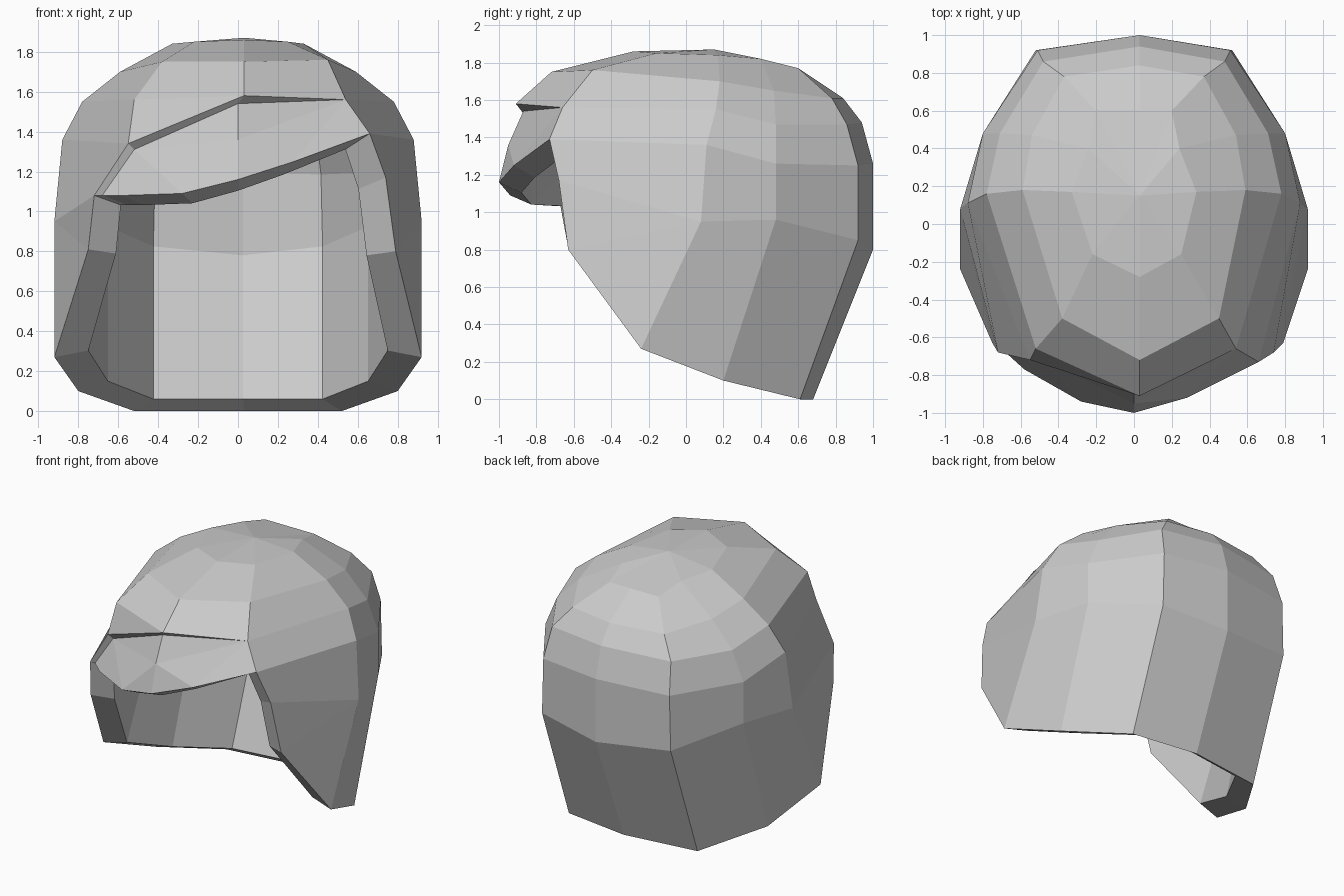
import bpy
import bmesh
from mathutils import Vector

default_cube = bpy.data.objects.get("Cube")
if default_cube:
    bpy.data.objects.remove(default_cube, do_unlink=True)


def make_material(name, colour):
    material = bpy.data.materials.new(name)
    material.use_nodes = True
    material.diffuse_color = colour
    material.node_tree.nodes["Principled BSDF"].inputs["Base Color"].default_value = colour
    return material


def mirrored(column):
    return [(-x, y, z) for x, y, z in column]


# Strand columns, each running from the hem up to the crown
side = [(.92, -.24, .27), (.92, .08, .95), (.88, .11, 1.36), (.78, .16, 1.55), (.59, .18, 1.7), (.33, .17, 1.84)]
rear_side = [(.8, .2, .1), (.8, .48, .96), (.8, .48, 1.26), (.71, .48, 1.47), (.54, .47, 1.65), (.24, .4, 1.82)]
rear = [(.52, .61, 0), (.52, .92, .85), (.51, .92, 1.25), (.48, .86, 1.47), (.37, .78, 1.61), (.2, .6, 1.77)]
back = [(.03, .68, 0), (.03, 1, .8), (.03, 1, 1.26), (.03, .94, 1.48), (.03, .84, 1.61), (.03, .6, 1.77)]
front_left = [side[0], (.79, -.63, .8), (.66, -.73, 1.39), (.54, -.66, 1.56), (.45, -.5, 1.76), (.25, -.16, 1.85)]
front_right = [(-.92, -.24, .27), (-.75, -.63, .81), (-.55, -.72, 1.34), (-.52, -.66, 1.56),
               (-.38, -.5, 1.75), (-.22, -.16, 1.85)]
apex = (.03, .15, 1.87)

# Parting line above the fringe, and the cheek points of the face opening
lip, forehead, parting = (.03, -.91, 1.58), (.03, -.72, 1.75), (.03, -.28, 1.86)
cheek_left, cheek_right = (.74, -.68, 1.17), (-.72, -.68, 1.08)

# Fringe panel, tucked under the lip and swept to one side
tuck = [(0, -.87, 1.54), (-.52, -.7, 1.31), (-.68, -.68, 1.08)]
hem = [front_left[2], (.28, -.92, 1.25), (0, -1, 1.16), (-.28, -.94, 1.09), (-.58, -.77, 1.08)]
bulge = (0, -.95, 1.36)

bm = bmesh.new()
point_cache = {}


def add_face(*points):
    """Face through the points, sharing corners that coincide."""
    corners = []
    for point in points:
        if point not in point_cache:
            point_cache[point] = bm.verts.new(point)
        if point_cache[point] not in corners:
            corners.append(point_cache[point])
    bm.faces.new(corners)


# Outer shell from cheek to cheek around the back
columns = [front_left, side, rear_side, rear, back,
           mirrored(rear), mirrored(rear_side), mirrored(side), front_right]
cheeks = {0: cheek_left, len(columns) - 2: cheek_right}
for index, (a, b) in enumerate(zip(columns, columns[1:])):
    for row in range(len(a) - 1):
        if row == 1 and index in cheeks:
            cheek = cheeks[index]
            front, behind = (a, b) if index == 0 else (b, a)
            add_face(front[row], cheek, behind[row])
            add_face(cheek, front[row + 1], behind[row + 1], behind[row])
        else:
            add_face(a[row], b[row], b[row + 1], a[row + 1])
    add_face(a[-1], b[-1], apex)

# Top of the head above the parting line
for column in (front_left, front_right):
    add_face(lip, column[3], column[4], forehead)
    add_face(forehead, column[4], column[5], parting)
    add_face(parting, column[5], apex)
add_face(lip, front_right[2], front_right[3])

# Step below the parting line
corner = front_left[3]
add_face(corner, lip, tuck[0])
add_face(lip, front_right[2], tuck[1], tuck[0])
add_face(front_right[2], cheek_right, tuck[2], tuck[1])

# Fringe facets
add_face(corner, tuck[0], bulge)
add_face(corner, bulge, hem[1])
add_face(corner, hem[1], hem[0])
add_face(bulge, hem[2], hem[1])
add_face(bulge, hem[3], hem[2])
add_face(bulge, tuck[1], hem[3])
add_face(bulge, tuck[0], tuck[1])
add_face(tuck[1], tuck[2], hem[4], hem[3])

# Inner lining: a shrunken copy joined to the shell along its open rim
rim = [edge for edge in bm.edges if edge.is_boundary]
outer_faces = list(bm.faces)
lining = {}
for vert in list(bm.verts):
    x, y, z = vert.co
    lining[vert] = bm.verts.new(Vector((x * .815, y * .88, .06 + z * .9)))
for face in outer_faces:
    bm.faces.new([lining[vert] for vert in reversed(face.verts)])
for edge in rim:
    a, b = edge.verts
    bm.faces.new((a, b, lining[b], lining[a]))
bmesh.ops.recalc_face_normals(bm, faces=bm.faces)

mesh = bpy.data.meshes.new("hair")
bm.to_mesh(mesh)
bm.free()
mesh.materials.append(make_material("plain grey", (.6, .6, .6, 1)))
hair = bpy.data.objects.new("hair", mesh)
bpy.context.collection.objects.link(hair)
